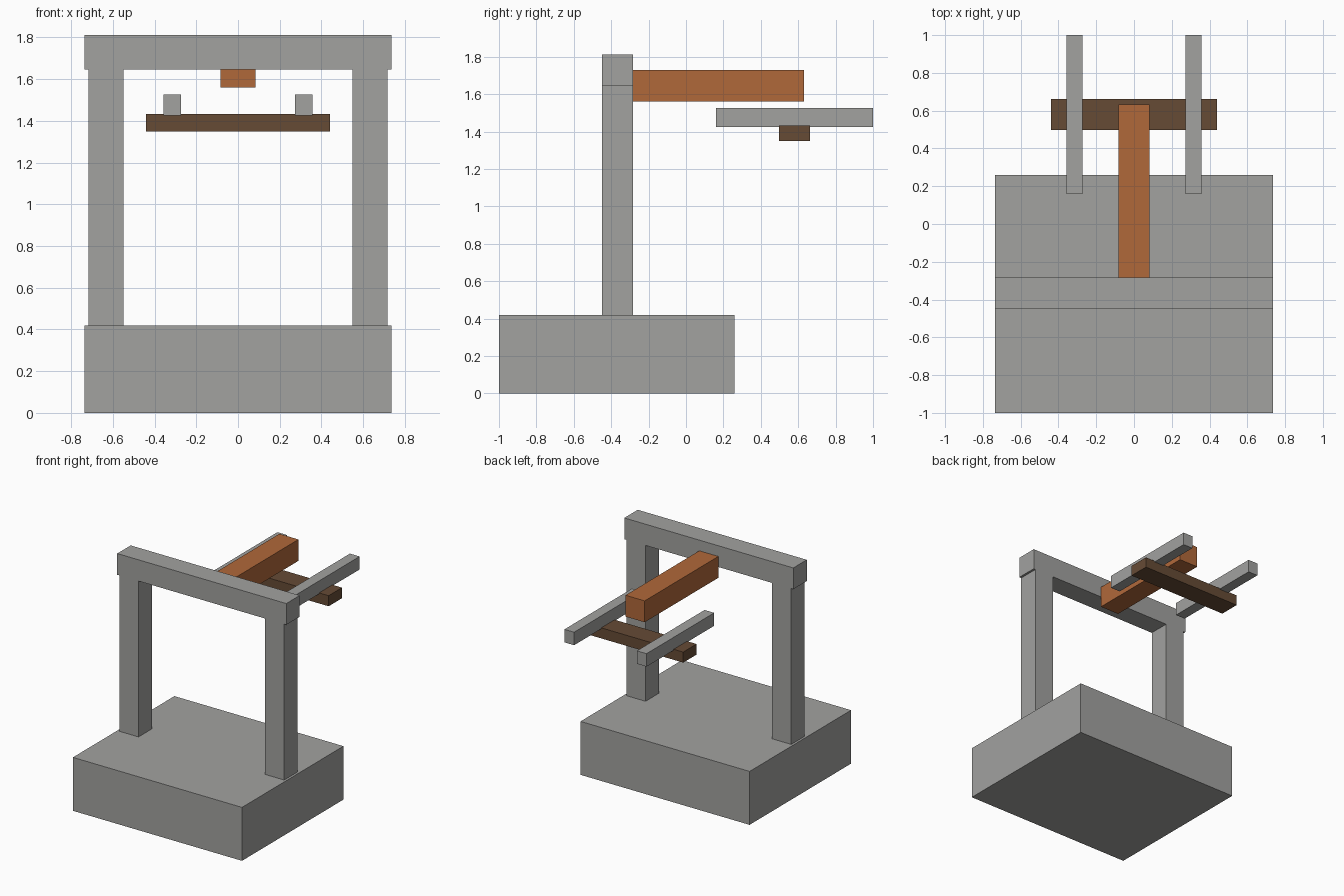
import bpy, bmesh
from mathutils import Vector

if "Cube" in bpy.data.objects:
    bpy.data.objects.remove(bpy.data.objects["Cube"])


def material(name, rgb):
    m = bpy.data.materials.new(name)
    m.diffuse_color = (*rgb, 1.0)
    m.use_nodes = True
    m.node_tree.nodes["Principled BSDF"].inputs["Base Color"].default_value = m.diffuse_color
    return m


grey = material("stone_grey", (0.36, 0.36, 0.35))
orange = material("orange_wood", (0.434, 0.138, 0.042))
brown = material("dark_brown_wood", (0.133, 0.07, 0.036))


def box(name, x, y, z, mat):
    """Box spanning the given (min, max) range on each axis."""
    lo, hi = Vector((x[0], y[0], z[0])), Vector((x[1], y[1], z[1]))
    bm = bmesh.new()
    bmesh.ops.create_cube(bm, size=1.0)
    bmesh.ops.scale(bm, vec=hi - lo, verts=bm.verts)
    mesh = bpy.data.meshes.new(name)
    bm.to_mesh(mesh)
    bm.free()
    mesh.materials.append(mat)
    ob = bpy.data.objects.new(name, mesh)
    ob.location = (lo + hi) / 2
    bpy.context.collection.objects.link(ob)
    return ob


FRAME_Y = (-0.45, -0.283)

# Base block and cross beam of the frame
box("base", (-0.735, 0.735), (-1.0, 0.26), (0, 0.42), grey)
box("cross_beam", (-0.735, 0.735), FRAME_Y, (1.645, 1.812), grey)

# Mirrored posts and side rails
for side, s in (("left", -1), ("right", 1)):
    box(side + "_post", sorted((s * 0.55, s * 0.717)), FRAME_Y, (0.42, 1.645), grey)
    box(side + "_rail", sorted((s * 0.273, s * 0.357)), (0.16, 1.0), (1.425, 1.527), grey)

# Arm reaching back from the frame, and the bar under the rails
box("arm", (-0.083, 0.083), (-0.283, 0.632), (1.56, 1.728), orange)
box("handle_bar", (-0.44, 0.44), (0.497, 0.663), (1.35, 1.433), brown)
